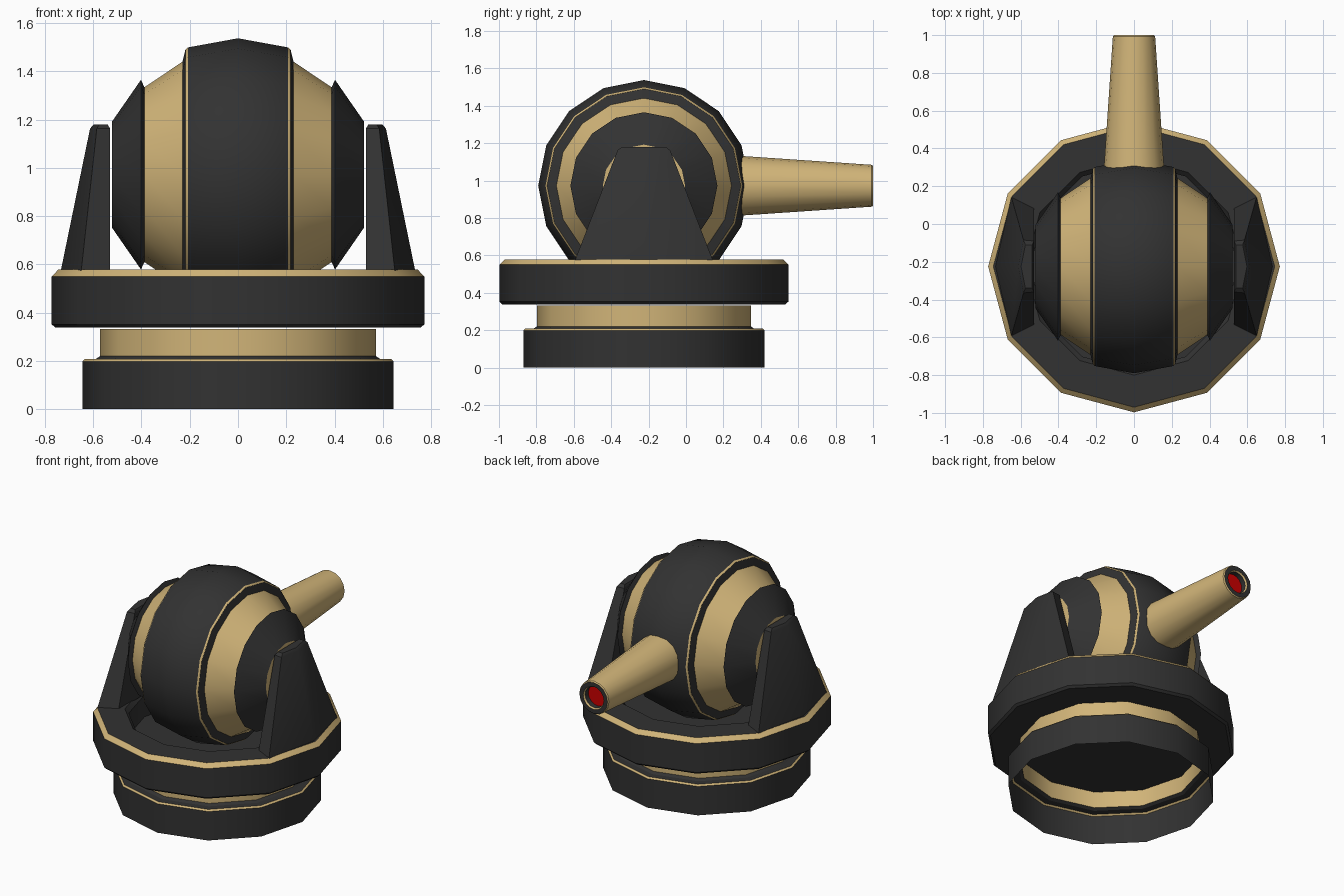
import bpy, bmesh, math
from mathutils import Matrix, Vector

if "Cube" in bpy.data.objects:
    bpy.data.objects.remove(bpy.data.objects["Cube"])

CY = -0.225            # turning axis of the base
BALL_Z = 0.972         # height of the ball and barrel axis


def material(name, rgb):
    m = bpy.data.materials.new(name)
    m.diffuse_color = (*rgb, 1)
    m.use_nodes = True
    m.node_tree.nodes["Principled BSDF"].inputs["Base Color"].default_value = m.diffuse_color
    return m


DARK, GOLD, RED = 0, 1, 2
MATS = [material("dark_metal", (0.032, 0.032, 0.032)),
        material("gold_metal", (0.64, 0.46, 0.19)),
        material("red_lens", (0.6, 0.0, 0.0))]


def finish(name, bm, matrix=Matrix.Identity(4)):
    bmesh.ops.recalc_face_normals(bm, faces=bm.faces)
    me = bpy.data.meshes.new(name)
    bm.to_mesh(me)
    bm.free()
    me.transform(matrix)
    for m in MATS:
        me.materials.append(m)
    ob = bpy.data.objects.new(name, me)
    bpy.context.collection.objects.link(ob)
    bpy.context.view_layer.objects.active = ob
    ob.select_set(True)
    bpy.ops.object.shade_smooth_by_angle(angle=math.radians(33))
    ob.select_set(False)
    return ob


def lathe(name, profile, sides, matrix, start_cap=None, end_cap=None):
    """Turn (radius, height, colour of the band that follows) about local z."""
    bm = bmesh.new()
    rings = [[bm.verts.new((r * math.cos(2 * math.pi * i / sides),
                            r * math.sin(2 * math.pi * i / sides), h))
              for i in range(sides)] for r, h, _ in profile]
    for k in range(len(rings) - 1):
        a, b = rings[k], rings[k + 1]
        for i in range(sides):
            j = (i + 1) % sides
            bm.faces.new((a[i], a[j], b[j], b[i])).material_index = profile[k][2]
    if start_cap is not None:
        bm.faces.new(rings[0][::-1]).material_index = start_cap
    if end_cap is not None:
        bm.faces.new(rings[-1]).material_index = end_cap
    return finish(name, bm, matrix)


upright = Matrix.Translation((0, CY, 0))
sideways = Matrix.Translation((0, CY, BALL_Z)) @ Matrix.Rotation(math.pi / 2, 4, 'Y')
forward = Matrix.Translation((0, 0, BALL_Z)) @ Matrix.Rotation(-math.pi / 2, 4, 'X')

# Hollow foot with gold neck, open underneath
lathe("base_foot", [(0.645, 0, DARK), (0.645, 0.198, GOLD), (0.635, 0.208, DARK),
                    (0.59, 0.208, DARK), (0.572, 0.22, GOLD), (0.572, 0.332, GOLD)],
      12, upright)

# Wide turntable with gold rim and a pit for the ball
lathe("turntable_ring", [(0.757, 0.338, DARK), (0.772, 0.352, DARK), (0.772, 0.55, GOLD),
                         (0.745, 0.578, DARK), (0.575, 0.578, DARK), (0.55, 0.55, DARK),
                         (0.55, 0.40, DARK)],
      12, upright, start_cap=DARK, end_cap=DARK)

# Ball turned about the x axis: half profile mirrored to both sides
half = [(0.565, 0.0, DARK), (0.527, 0.208, GOLD), (0.518, 0.218, DARK),
        (0.468, 0.23, GOLD), (0.362, 0.388, DARK), (0.393, 0.402, DARK),
        (0.22, 0.522, GOLD)]
left = [(half[k][0], -half[k][1], half[k - 1][2]) for k in range(len(half) - 1, 0, -1)]
lathe("ball_housing", left + half, 16, sideways, start_cap=GOLD, end_cap=GOLD)

# Tapered barrel with dark muzzle and red lens
lathe("barrel", [(0.168, 0.18, GOLD), (0.159, 0.30, GOLD), (0.112, 0.993, GOLD),
                 (0.106, 1.0, DARK), (0.078, 1.0, GOLD), (0.071, 0.99, DARK),
                 (0.071, 0.955, RED)],
      16, forward, end_cap=RED)


# Side supports: five-sided foot following the turntable, tapering upwards
def support(name, side):
    # (half width in y, x) for the inner edge, outer corner and ridge
    levels = [(0.57, (0.31, 0.53), (0.37, 0.65), 0.735),
              (1.163, (0.135, 0.53), (0.14, 0.585), 0.613),
              (1.18, (0.115, 0.54), (0.115, 0.575), 0.598)]
    bm = bmesh.new()
    rings = []
    for z, (wi, xi), (wo, xo), ridge in levels:
        loop = [(xi, -wi), (xo, -wo), (ridge, 0), (xo, wo), (xi, wi)]
        rings.append([bm.verts.new((side * x, CY + y, z)) for x, y in loop])
    for a, b in zip(rings, rings[1:]):
        for i in range(5):
            j = (i + 1) % 5
            bm.faces.new((a[i], a[j], b[j], b[i]))
    bm.faces.new(rings[0][::-1])
    bm.faces.new(rings[-1])
    return finish(name, bm)


for label, side in (("left", -1), ("right", 1)):
    support(label + "_support", side)
